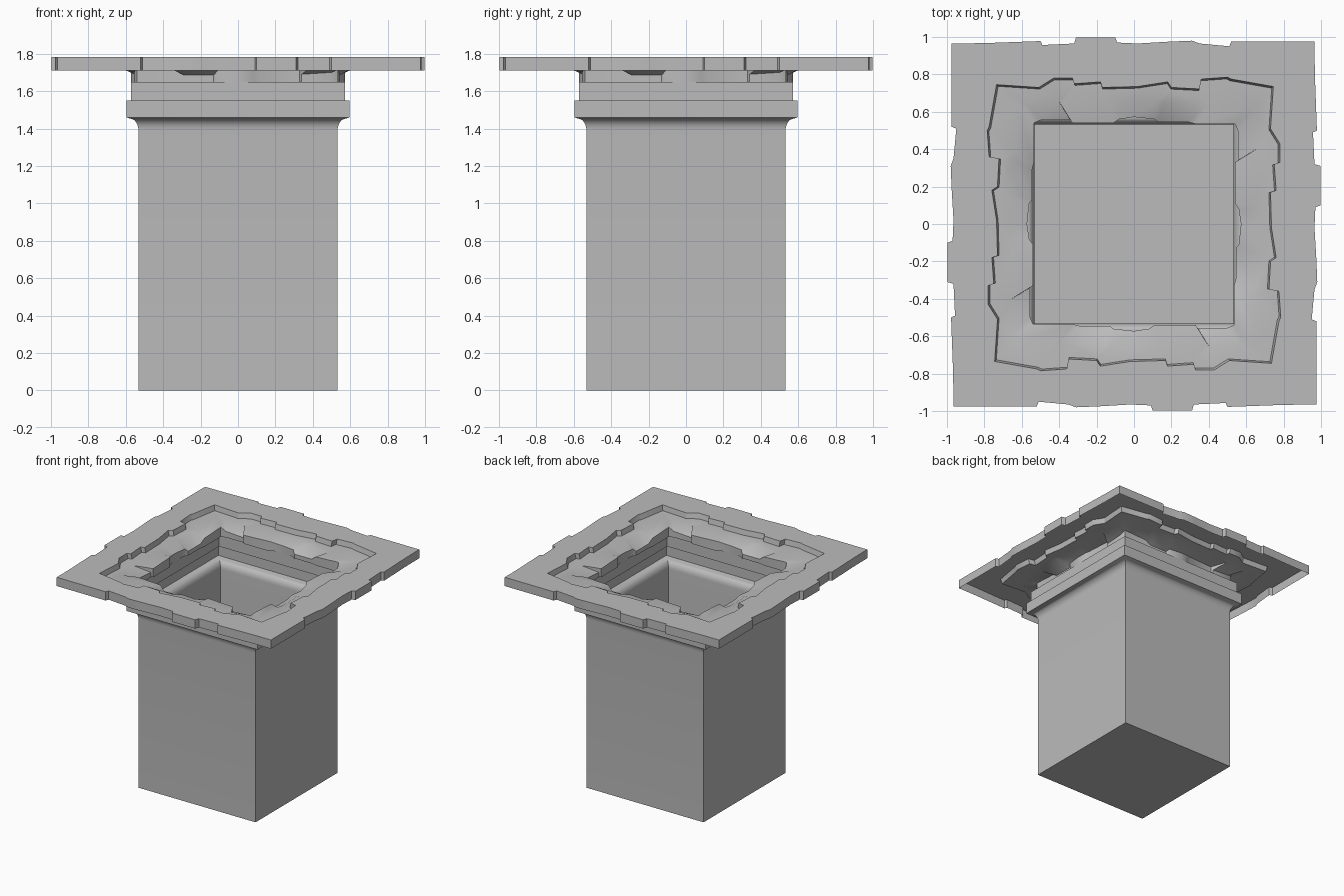
import bpy, bmesh, math

cube = bpy.data.objects.get("Cube")
if cube:
    bpy.data.objects.remove(cube, do_unlink=True)

stone = bpy.data.materials.new("grey_stone")
stone.use_nodes = True
stone.diffuse_color = (0.5, 0.5, 0.5, 1)
stone.node_tree.nodes["Principled BSDF"].inputs["Base Color"].default_value = (0.5, 0.5, 0.5, 1)


def ring(bm, side, z=None, scale=1.0):
    """Turn one side's points (x, y[, z]) four times into a closed loop."""
    loop = []
    for turn in range(4):
        for p in side:
            x, y = p[0] * scale, p[1] * scale
            for _ in range(turn):
                x, y = -y, x
            loop.append(bm.verts.new((x, y, p[2] if z is None else z)))
    return loop


def bridge(bm, a, b):
    n = len(a)
    for i in range(n):
        j = (i + 1) % n
        bm.faces.new((a[i], a[j], b[j], b[i]))


def fill(bm, outer, inner):
    """Fill the flat band between two loops of different point counts."""
    edges = []
    for loop in (outer, inner):
        for i, v in enumerate(loop):
            w = loop[(i + 1) % len(loop)]
            edges.append(bm.edges.get((v, w)) or bm.edges.new((v, w)))
    made = bmesh.ops.triangle_fill(bm, use_beauty=True, edges=edges, normal=(0, 0, 1))
    for f in made["geom"]:
        if isinstance(f, bmesh.types.BMFace):
            f.normal_update()
            if f.normal.z < 0:
                f.normal_flip()


def finish(bm, name, angle):
    mesh = bpy.data.meshes.new(name)
    bm.to_mesh(mesh)
    bm.free()
    obj = bpy.data.objects.new(name, mesh)
    bpy.context.collection.objects.link(obj)
    mesh.materials.append(stone)
    bpy.ops.object.select_all(action='DESELECT')
    obj.select_set(True)
    bpy.context.view_layer.objects.active = obj
    bpy.ops.object.shade_smooth_by_angle(angle=math.radians(angle))


# Hollow square shaft, open at the top, with cove moulding and collar
profile = [(0.532, 0), (0.532, 1.39)]
for step in range(1, 7):
    a = math.radians(15 * step)
    profile.append((0.532 + 0.045 * (1 - math.cos(a)), 1.39 + 0.063 * math.sin(a)))
profile += [(0.597, 1.46), (0.597, 1.55), (0.572, 1.55), (0.572, 1.65)]

bm = bmesh.new()
loops = [ring(bm, [(-r, -r)], z) for r, z in profile]
bm.faces.new(loops[0][::-1])
for low, high in zip(loops, loops[1:]):
    bridge(bm, low, high)
finish(bm, "shaft_with_collar", 30)

# Broken stone surround: one side of each outline, repeated around the square
rim = [(-0.965, -0.975), (-0.52, -0.975), (-0.51, -0.95), (-0.35, -0.965),
       (-0.31, -0.98), (-0.19, -0.975), (-0.02, -0.965), (0.09, -0.97),
       (0.1, -0.998), (0.31, -0.998), (0.32, -0.965), (0.49, -0.957),
       (0.5, -0.978), (0.8, -0.967)]
ledge = [(-0.745, -0.735), (-0.52, -0.775), (-0.5, -0.785), (-0.36, -0.775),
         (-0.35, -0.722), (-0.2, -0.73), (-0.18, -0.76), (-0.02, -0.735),
         (0.17, -0.73), (0.18, -0.76), (0.32, -0.75), (0.33, -0.78),
         (0.43, -0.78), (0.51, -0.73)]
lip = [(-0.54, -0.535, 1.73), (-0.33, -0.535, 1.72), (-0.29, -0.545, 1.685),
       (-0.13, -0.545, 1.685), (-0.11, -0.56, 1.71), (0.0, -0.572, 1.71),
       (0.08, -0.56, 1.72), (0.11, -0.54, 1.73), (0.33, -0.54, 1.72),
       (0.34, -0.555, 1.69), (0.5, -0.555, 1.70)]

bm = bmesh.new()
rim_low, rim_top = ring(bm, rim, 1.71), ring(bm, rim, 1.782)
ledge_top, ledge_low = ring(bm, ledge, 1.782), ring(bm, ledge, 1.74, 0.988)
shoulder = ring(bm, lip, 1.737, 1.18)
lip_top, lip_low = ring(bm, lip), ring(bm, lip, 1.65)
bridge(bm, rim_low, rim_top)
fill(bm, rim_top, ledge_top)
bridge(bm, ledge_top, ledge_low)
fill(bm, ledge_low, shoulder)
bridge(bm, shoulder, lip_top)
bridge(bm, lip_top, lip_low)
finish(bm, "broken_stone_surround", 35)
